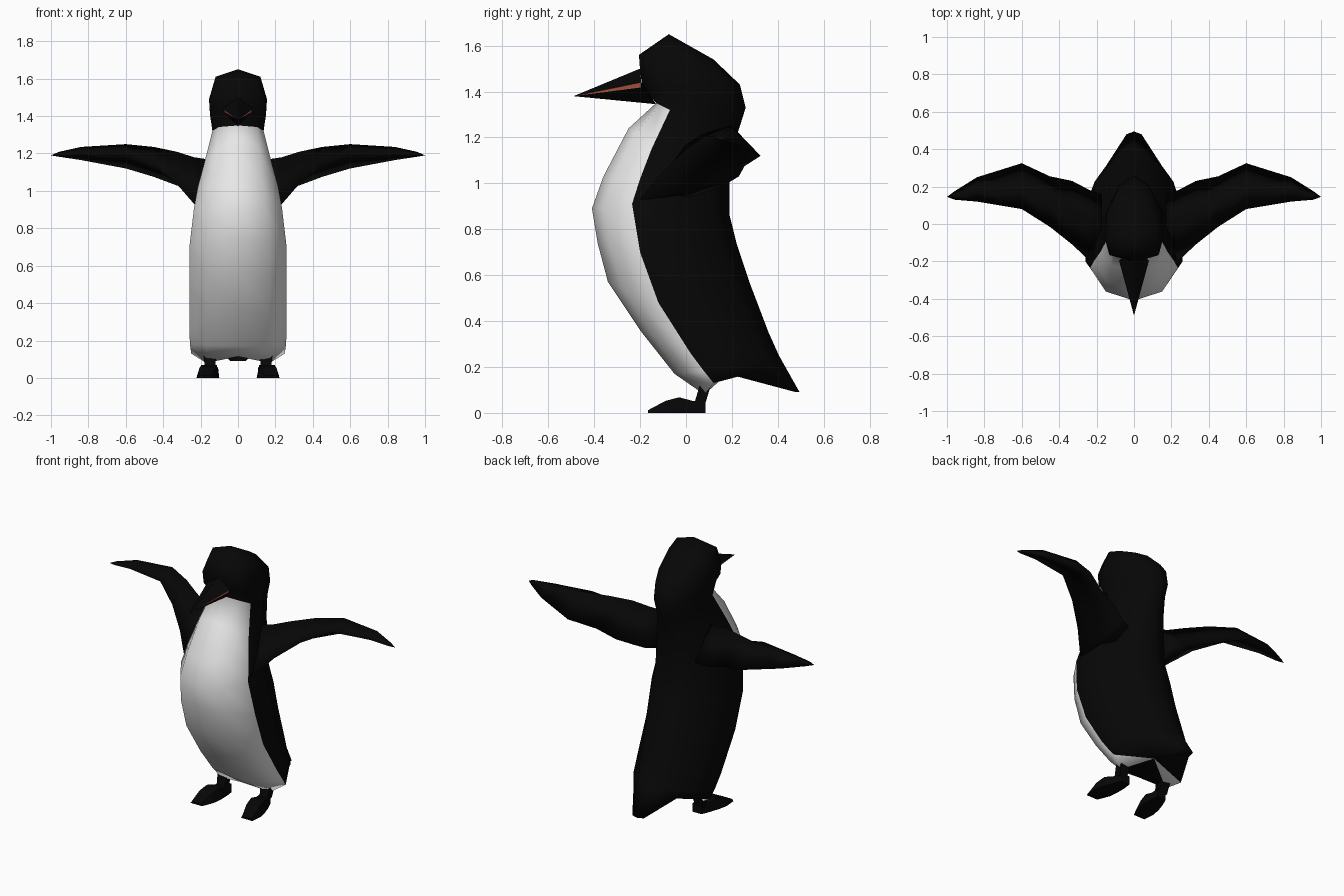
import bpy, bmesh
from mathutils import Vector

if "Cube" in bpy.data.objects:
    bpy.data.objects.remove(bpy.data.objects["Cube"])


def material(name, r, g, b):
    m = bpy.data.materials.new(name)
    m.use_nodes = True
    m.diffuse_color = (r, g, b, 1)
    m.node_tree.nodes["Principled BSDF"].inputs["Base Color"].default_value = (r, g, b, 1)
    return m


BLACK = material("black", 0.002, 0.002, 0.002)
WHITE = material("white", 0.8, 0.8, 0.8)
ORANGE = material("beak_orange", 0.58, 0.14, 0.08)


def finish(name, bm, mats, smooth=True):
    bmesh.ops.recalc_face_normals(bm, faces=bm.faces)
    mesh = bpy.data.meshes.new(name)
    bm.to_mesh(mesh)
    bm.free()
    for m in mats:
        mesh.materials.append(m)
    for p in mesh.polygons:
        p.use_smooth = smooth
    obj = bpy.data.objects.new(name, mesh)
    bpy.context.collection.objects.link(obj)
    return obj


def loft(bm, rings, rule=None):
    """Skin a list of equal closed rings; rule(row, column) picks the material."""
    rows = [[bm.verts.new(p) for p in ring] for ring in rings]
    n = len(rows[0])
    for i, (a, b) in enumerate(zip(rows, rows[1:])):
        for j in range(n):
            k = (j + 1) % n
            f = bm.faces.new((a[j], a[k], b[k], b[j]))
            f.material_index = rule(i, j) if rule else 0
    return rows


def fan(bm, row, point, rule=None):
    tip = bm.verts.new(point)
    for j in range(len(row)):
        f = bm.faces.new((row[j], row[(j + 1) % len(row)], tip))
        f.material_index = rule(j) if rule else 0


def mirrored(half):
    """Half ring from front centre to back centre, completed across x = 0."""
    return half + [(-x, y, z) for x, y, z in reversed(half[1:-1])]


def body_ring(front, seam, back, w, chest=0.64, flank=0.95, rump=0.55):
    f, s, b = (Vector((0, *p)) for p in (front, seam, back))
    half = [f, f.lerp(s, 0.28), s, s.lerp(b, 0.45), s.lerp(b, 0.84), b]
    widths = (0, chest, 1, flank, rump, 0)
    return mirrored([(w * k, p.y, p.z) for k, p in zip(widths, half)])


# Head, neck and body in one skin: front, side seam and back points (y, z),
# half width, then optional fullness of chest, flank and rump
stations = [
    ((-.205, 1.56), (-.08, 1.61), (.12, 1.54), .12, .8),
    ((-.20, 1.49), (-.08, 1.49), (.235, 1.43), .155, .85),
    ((-.19, 1.42), (-.09, 1.41), (.26, 1.33), .15, .85),
    ((-.13, 1.35), (-.07, 1.32), (.235, 1.25), .137, .75),
    ((-.25, 1.24), (-.15, 1.15), (.20, 1.15), .18),
    ((-.36, 1.03), (-.20, 1.02), (.19, 1.01), .215),
    ((-.41, .89), (-.235, .91), (.19, .86), .235),
    ((-.385, .74), (-.20, .70), (.22, .74), .26),
    ((-.34, .57), (-.12, .48), (.28, .56), .26, .64, .9, .5),
    ((-.20, .36), (.02, .26), (.36, .35), .26, .64, .85, .42),
    ((-.05, .17), (.08, .18), (.405, .25), .257, .64, .82, .36),
]
rings = [body_ring(*s) for s in stations]
# Lower rim with two lobes over the legs and a pointed tail
rings.append(mirrored([(0, .03, .115), (.17, .08, .08), (.25, .12, .13),
                       (.15, .31, .18), (.04, .48, .09), (0, .495, .09)]))
bm = bmesh.new()
rows = loft(bm, rings, lambda i, j: int(i >= 3 and j in (0, 1, 8, 9)))
fan(bm, rows[0], (0, -.075, 1.65))
fan(bm, rows[-1], (0, .18, .17), lambda j: int(j in (1, 8)))
finish("body", bm, [BLACK, WHITE])

# Beak with an orange stripe tucked under each upper edge
bm = bmesh.new()
base = mirrored([(0, -.20, 1.50), (.08, -.195, 1.44), (.07, -.195, 1.418), (0, -.13, 1.345)])
row = [bm.verts.new(p) for p in base]
fan(bm, row, (0, -.49, 1.38), lambda j: int(j in (1, 4)))
bm.faces.new(row)
finish("beak", bm, [BLACK, ORANGE], smooth=False)

# Wings: x, then (y, z) of leading edge, top, trailing edge, underside
wing = [
    (.17, (-.20, .91), (0, 1.17), (.16, .99), (0, .93)),
    (.235, (-.20, .93), (.02, 1.18), (.18, 1.0), (.03, .97)),
    (.33, (-.11, 1.04), (.06, 1.21), (.23, 1.03), (.08, 1.06)),
    (.45, (-.015, 1.135), (.13, 1.235), (.255, 1.075), (.14, 1.11)),
    (.60, (.08, 1.205), (.20, 1.25), (.325, 1.12), (.21, 1.16)),
    (.84, (.12, 1.205), (.19, 1.235), (.25, 1.165), (.19, 1.18)),
    (.96, (.13, 1.195), (.155, 1.208), (.175, 1.183), (.155, 1.185)),
]
# Feet: y, z of lower edge, z of upper edge, half width below and above
foot = [
    (-.165, 0, .012, .040, .032),
    (-.09, 0, .052, .058, .042),
    (-.03, 0, .068, .055, .042),
    (.03, 0, .052, .045, .035),
    (.085, 0, .055, .030, .030),
]
for side, s in (("left", 1), ("right", -1)):
    bm = bmesh.new()
    rows = loft(bm, [[(s * x, y, z) for y, z in pts] for x, *pts in wing])
    fan(bm, rows[-1], (s, .145, 1.19))
    bm.faces.new(rows[0])
    finish(side + "_wing", bm, [BLACK])

    # Toes turn slightly outward
    bm = bmesh.new()
    sections = []
    for y, lo, hi, a, b in foot:
        cx = s * (.15 - .16 * y)
        sections.append([(cx - a, y, lo), (cx + a, y, lo), (cx + b, y, hi), (cx - b, y, hi)])
    rows = loft(bm, sections)
    bm.faces.new(rows[0])
    bm.faces.new(rows[-1])
    finish(side + "_foot", bm, [BLACK], smooth=False)

    bm = bmesh.new()
    rows = loft(bm, [[(s * .15 + a * w, y + b * d, z)
                      for a, b in ((-1, -1), (1, -1), (1, 1), (-1, 1))]
                     for y, z, w, d in ((.06, .04, .026, .024), (.09, .14, .036, .024))])
    for r in rows:
        bm.faces.new(r)
    finish(side + "_leg", bm, [BLACK], smooth=False)
